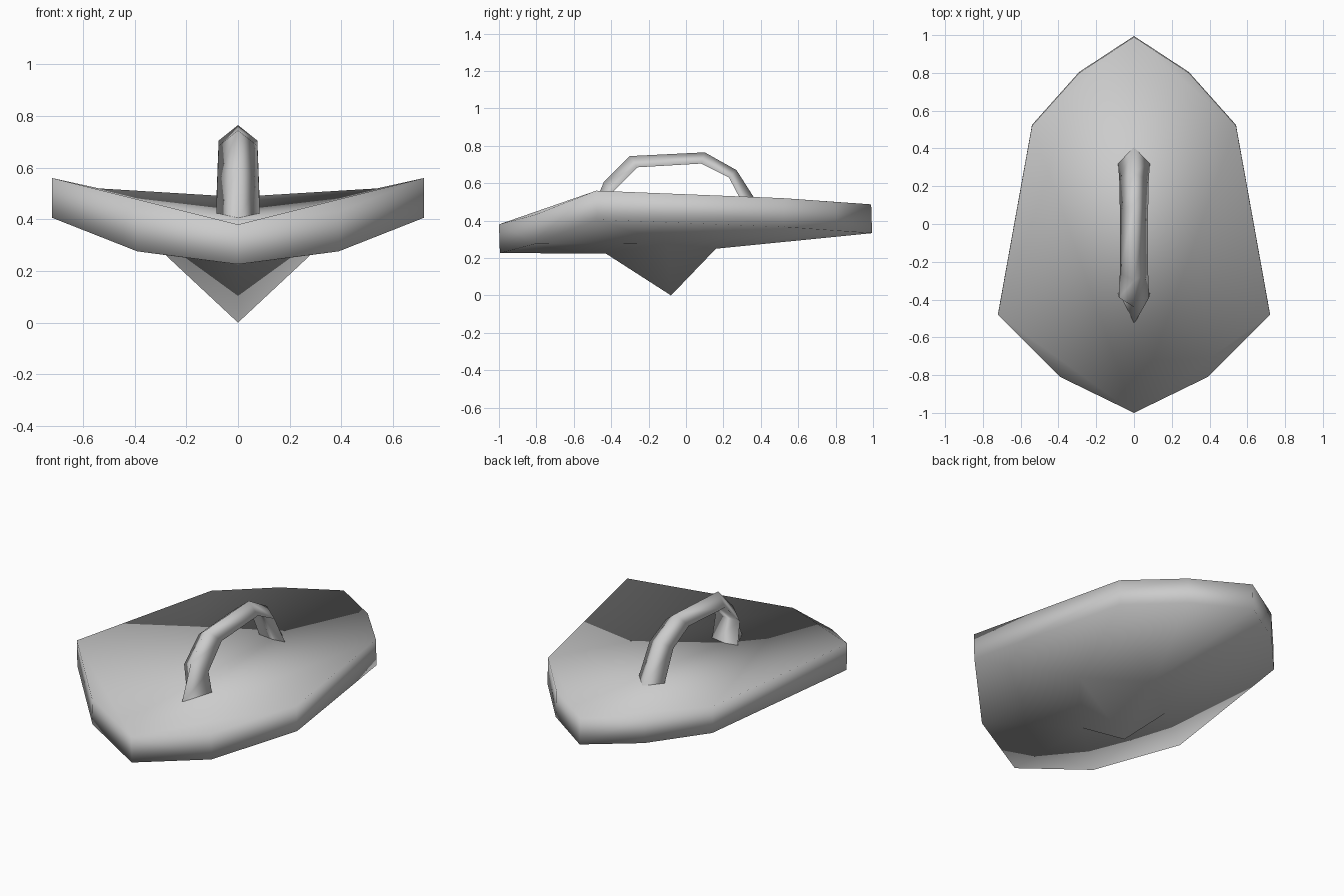
import bpy, bmesh
from mathutils import Vector

if "Cube" in bpy.data.objects:
    bpy.data.objects.remove(bpy.data.objects["Cube"], do_unlink=True)

grey = bpy.data.materials.new("plain_grey")
grey.use_nodes = True
colour = (0.6, 0.6, 0.6, 1)
grey.diffuse_color = colour
grey.node_tree.nodes["Principled BSDF"].inputs["Base Color"].default_value = colour


def make_object(name, bm):
    bmesh.ops.recalc_face_normals(bm, faces=bm.faces)
    for f in bm.faces:
        f.smooth = True
    mesh = bpy.data.meshes.new(name)
    bm.to_mesh(mesh)
    bm.free()
    mesh.materials.append(grey)
    obj = bpy.data.objects.new(name, mesh)
    bpy.context.collection.objects.link(obj)
    return obj


# Hull: one half from the rim outline, mirrored across the centreline
bm = bmesh.new()
rim = [(0, -1, .38), (.39, -.81, .43), (.72, -.48, .56),
       (.54, .52, .52), (.29, .80, .50), (0, .99, .487)]
thickness = Vector((0, 0.005, -.154))
top = [bm.verts.new(p) for p in rim]
low = [bm.verts.new(Vector(p) + thickness) for p in rim]

# Rim wall and shallow V deck
for i in range(len(rim) - 1):
    bm.faces.new((top[i], top[i + 1], low[i + 1], low[i]))
bow, shoulder, side, quarter, tail, stern = top
for tri in ((bow, shoulder, side), (bow, side, quarter),
            (bow, quarter, stern), (quarter, tail, stern)):
    bm.faces.new(tri)

# Underside with a pyramid keel
bow, shoulder, side, quarter, tail, stern = low
keel_front, keel_tip, keel_back, flank = [bm.verts.new(p) for p in (
    (0, -.43, .225), (0, -.08, 0), (0, .16, .25), (.3, -.1, .28))]
for tri in ((bow, keel_front, shoulder), (keel_front, flank, shoulder),
            (shoulder, flank, side), (flank, quarter, side),
            (keel_front, keel_tip, flank), (keel_tip, keel_back, flank),
            (keel_back, quarter, flank), (keel_back, tail, quarter),
            (keel_back, stern, tail)):
    bm.faces.new(tri)
bmesh.ops.mirror(bm, geom=bm.verts[:] + bm.edges[:] + bm.faces[:],
                 axis='X', merge_dist=.001)
make_object("hull", bm)

# Handle: triangular section swept along an arch (ridge y, z, inner y, z, half width)
bm = bmesh.new()
stations = [(-.53, .39, -.36, .40, .085), (-.44, .605, -.39, .555, .08),
            (-.30, .745, -.26, .685, .075), (.10, .765, .08, .705, .075),
            (.27, .67, .23, .63, .078), (.41, .45, .33, .44, .085)]
rings = [[bm.verts.new(p) for p in ((0, ry, rz), (w, iy, iz), (-w, iy, iz))]
         for ry, rz, iy, iz, w in stations]
for a, b in zip(rings, rings[1:]):
    for i in range(3):
        j = (i + 1) % 3
        bm.faces.new((a[i], a[j], b[j], b[i]))
make_object("handle", bm)
